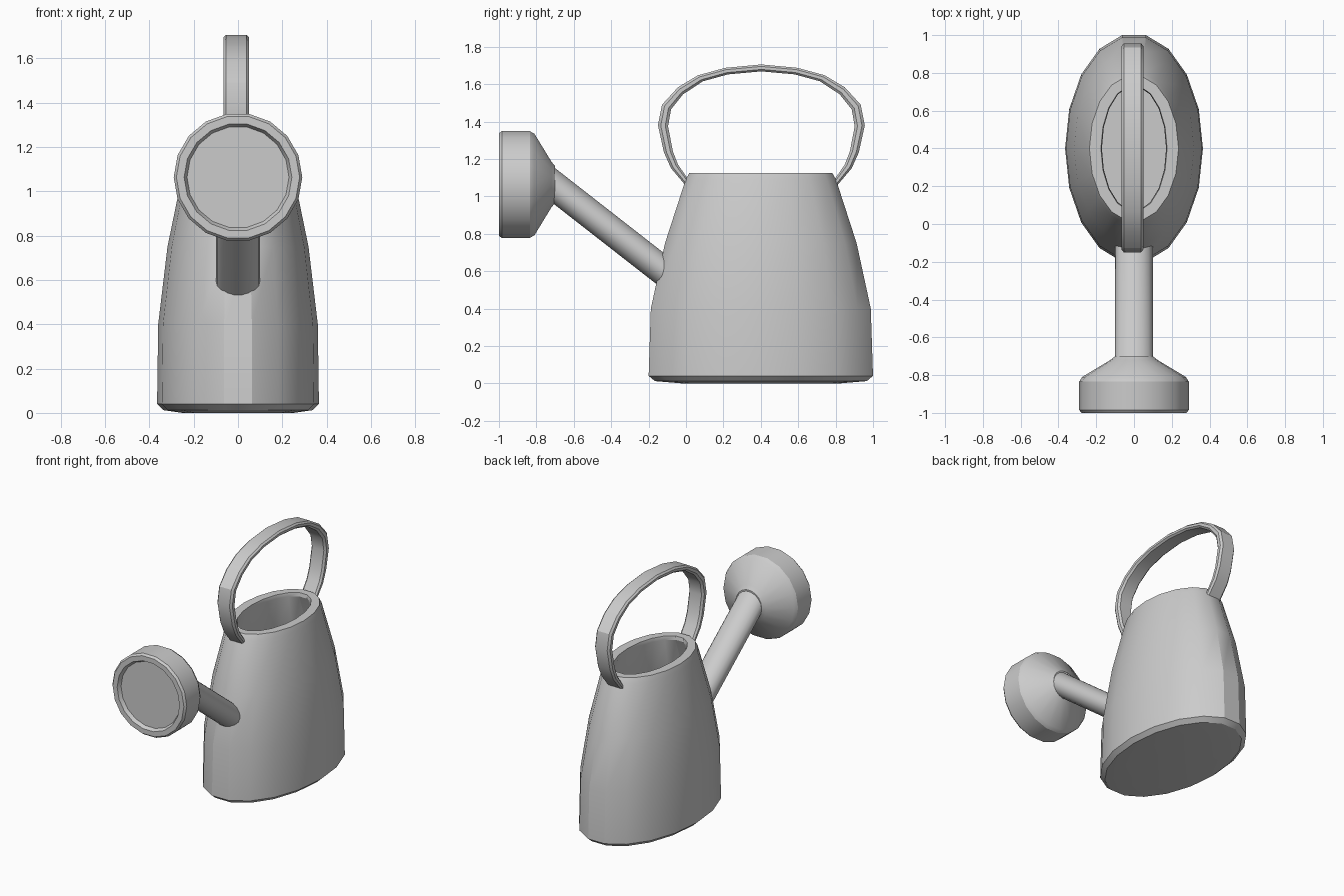
import bpy, bmesh, math
from mathutils import Vector

if "Cube" in bpy.data.objects:
    bpy.data.objects.remove(bpy.data.objects["Cube"])

SIDES = 18
BODY_Y = 0.4
HEAD_Z = 1.063

grey = bpy.data.materials.new("light grey")
grey.use_nodes = True
grey.diffuse_color = (0.6, 0.6, 0.6, 1)
grey.node_tree.nodes["Principled BSDF"].inputs["Base Color"].default_value = (0.6, 0.6, 0.6, 1)


def loft(name, rings, cap_start=True, cap_end=True):
    """Skin a list of equally sized closed rings and shade the result."""
    bm = bmesh.new()
    loops = [[bm.verts.new(p) for p in ring] for ring in rings]
    for a, b in zip(loops, loops[1:]):
        n = len(a)
        for i in range(n):
            j = (i + 1) % n
            bm.faces.new((a[i], a[j], b[j], b[i]))
    if cap_start:
        bm.faces.new(loops[0][::-1])
    if cap_end:
        bm.faces.new(loops[-1])
    bmesh.ops.recalc_face_normals(bm, faces=bm.faces)
    mesh = bpy.data.meshes.new(name)
    bm.to_mesh(mesh)
    bm.free()
    mesh.materials.append(grey)
    obj = bpy.data.objects.new(name, mesh)
    bpy.context.collection.objects.link(obj)
    bpy.ops.object.select_all(action='DESELECT')
    obj.select_set(True)
    bpy.context.view_layer.objects.active = obj
    bpy.ops.object.shade_smooth_by_angle(angle=math.radians(30))
    return obj


def circle():
    return [(math.cos(a), math.sin(a)) for a in
            (2 * math.pi * i / SIDES for i in range(SIDES))]


def oval(rx, ry, z):
    return [Vector((rx * c, BODY_Y + ry * s, z)) for c, s in circle()]


def disc(r, y, z):
    return [Vector((r * c, y, z + r * s)) for c, s in circle()]


# Hollow body: outer wall, rim, then inner wall down to the floor
outer = [(0.335, 0.575, 0.012), (0.365, 0.609, 0.04), (0.36, 0.597, 0.4),
         (0.318, 0.52, 0.75), (0.248, 0.408, 1.09), (0.236, 0.388, 1.125)]
wall = 0.045
inner = [(0.175, 0.335, 1.125), (0.17, 0.33, 1.1)]
inner += [(rx - wall, ry - wall, z) for rx, ry, z in outer[3:1:-1]]
inner += [(0.32, 0.56, 0.06)]
base = [(0.25, 0.43, 0.0)]
loft("body", [oval(*p) for p in base + outer + inner])

# Sheared spout tube running from the sprinkler head into the body
loft("spout", [disc(0.1, y, 1.06 - 0.78 * (y + 0.71)) for y in (-0.71, -0.09)])

# Sprinkler head with a recessed front plate
head = [(0.23, -0.975), (0.243, -1.0), (0.278, -1.0), (0.29, -0.985),
        (0.29, -0.835), (0.275, -0.81), (0.125, -0.72), (0.1, -0.7)]
loft("sprinkler_head", [disc(r, y, HEAD_Z) for r, y in head])

# Handle: outer and inner edge of one half, mirrored about the body centre
half = [((0.03, 1.02), (0.04, 1.05)), ((-0.08, 1.15), (-0.043, 1.17)),
        ((-0.118, 1.235), (-0.07, 1.24)), ((-0.15, 1.38), (-0.096, 1.374)),
        ((-0.128, 1.49), (-0.08, 1.465)), ((-0.043, 1.583), (-0.016, 1.545)),
        ((0.064, 1.647), (0.09, 1.615)), ((0.21, 1.687), (0.225, 1.652)),
        ((0.403, 1.705), (0.403, 1.668))]
mirror = [tuple((0.806 - y, z) for y, z in pair) for pair in half[-2::-1]]
profile = [(-0.058, 0.28), (-0.046, 0), (0.046, 0), (0.058, 0.28),
           (0.058, 0.72), (0.046, 1), (-0.046, 1), (-0.058, 0.72)]
rings = []
for out, inn in half + mirror:
    a, b = Vector((-0.008, *out)), Vector((-0.008, *inn))
    rings.append([a.lerp(b, t) + Vector((x, 0, 0)) for x, t in profile])
loft("handle", rings)
